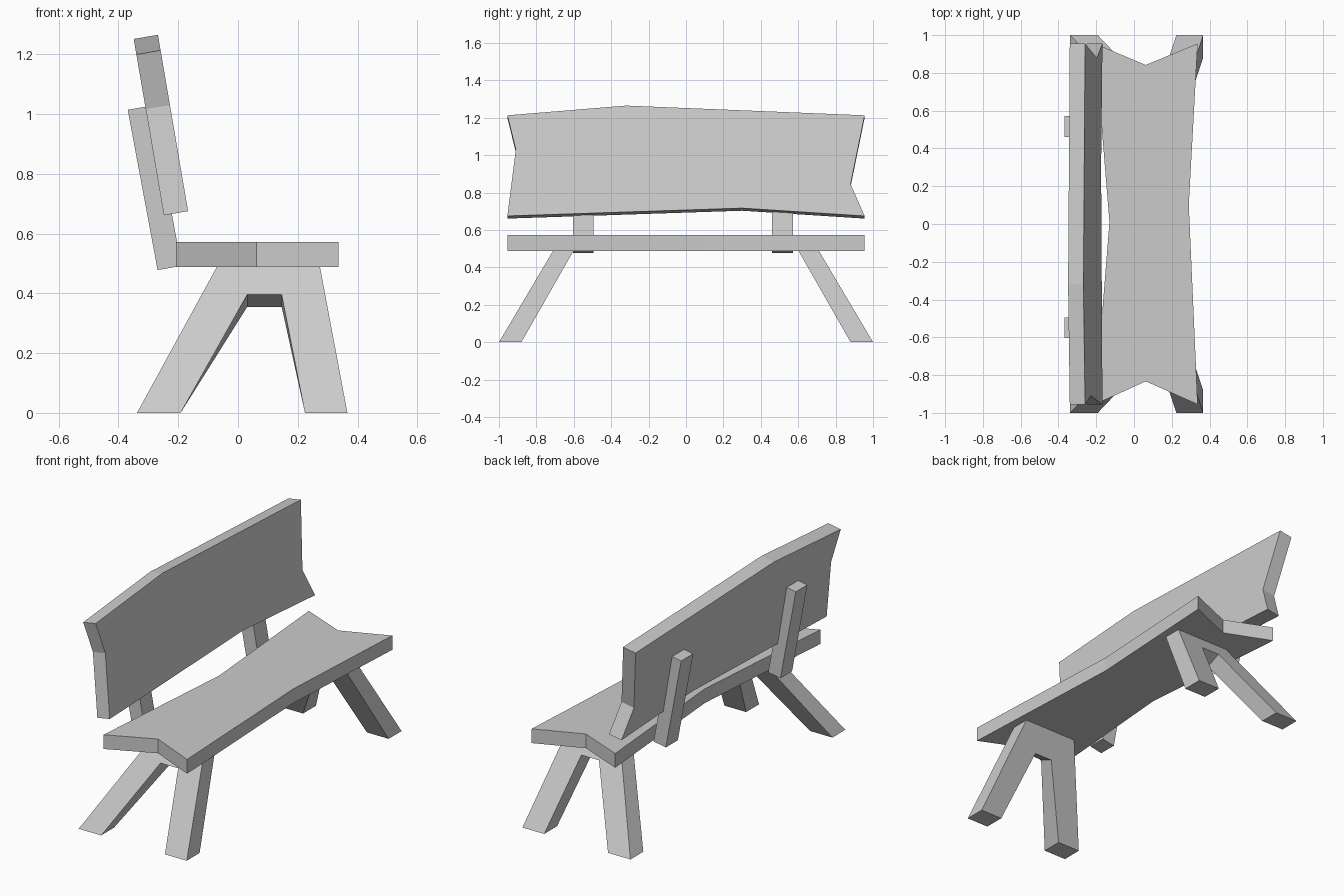
import bpy, bmesh

if "Cube" in bpy.data.objects:
    bpy.data.objects.remove(bpy.data.objects["Cube"])


def loft(name, side_a, side_b):
    """Solid between two matching outlines."""
    bm = bmesh.new()
    a = [bm.verts.new(p) for p in side_a]
    b = [bm.verts.new(p) for p in side_b]
    n = len(a)
    bm.faces.new(a)
    bm.faces.new(b[::-1])
    for i in range(n):
        j = (i + 1) % n
        bm.faces.new((a[j], a[i], b[i], b[j]))
    bmesh.ops.recalc_face_normals(bm, faces=bm.faces)
    mesh = bpy.data.meshes.new(name)
    bm.to_mesh(mesh)
    bm.free()
    obj = bpy.data.objects.new(name, mesh)
    bpy.context.collection.objects.link(obj)
    return obj


# Seat: plank with pinched sides and notched ends
seat = [(-0.207, -0.955), (0.062, -0.833), (0.337, -0.955), (0.29, 0.10),
        (0.337, 0.955), (0.062, 0.842), (-0.207, 0.955), (-0.13, 0.01)]
loft("seat", [(x, y, 0.488) for x, y in seat], [(x, y, 0.572) for x, y in seat])

# Backrest: irregular plank leaning backwards
LEAN = 0.171
back = [(-0.955, 1.213), (-0.32, 1.265), (0.955, 1.213), (0.88, 0.845),
        (0.955, 0.675), (0.30, 0.717), (-0.955, 0.675), (-0.91, 1.03)]
front_face = [(-0.167 - (z - 0.675) * LEAN, y, z) for y, z in back]
loft("backrest", front_face, [(x - 0.081, y, z - 0.014) for x, y, z in front_face])

# Posts: join the backrest to the rear edge of the seat
post = [(-0.269, 0.478), (-0.189, 0.492), (-0.289, 1.028), (-0.369, 1.014)]
for name, y0, y1 in (("post_near", -0.603, -0.495), ("post_far", 0.46, 0.572)):
    loft(name, [(x, y0, z) for x, z in post], [(x, y1, z) for x, z in post])

# Leg frames: A-shaped trestles splayed outwards at both ends
SPLAY = 0.592


def leg_outline(crotch):
    return [(-0.338, 0), (-0.192, 0), (0.031, crotch), (0.146, crotch),
            (0.224, 0), (0.366, 0), (0.274, 0.49), (-0.07, 0.49)]


for name, s in (("leg_frame_near", -1), ("leg_frame_far", 1)):
    loft(name,
         [(x, s * (1.0 - z * SPLAY), z) for x, z in leg_outline(0.396)],
         [(x, s * (0.88 - z * 0.57), z) for x, z in leg_outline(0.355)])
